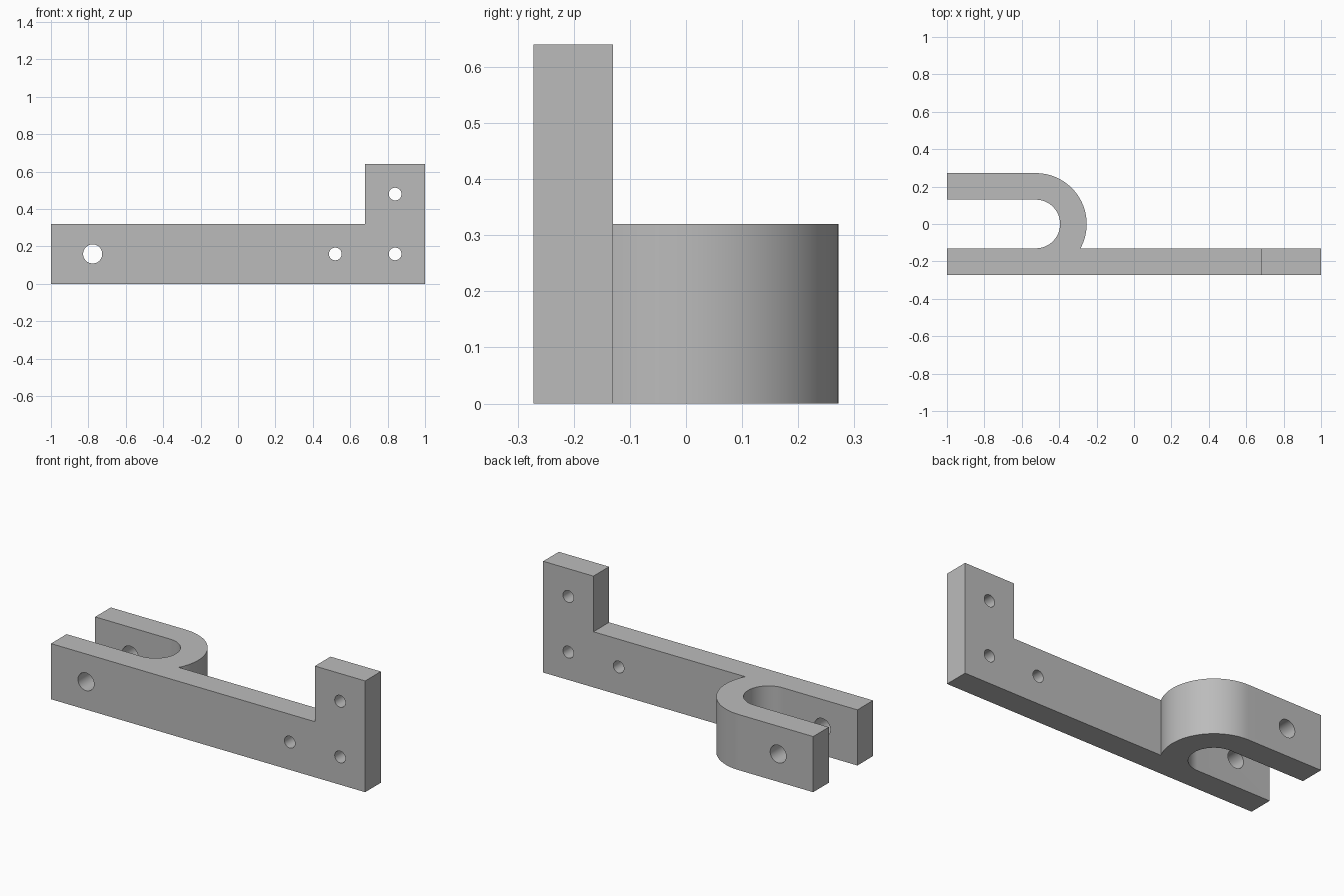
import bpy
import bmesh
from math import sin, cos, asin, pi, radians
from mathutils import Matrix

cube = bpy.data.objects.get("Cube")
if cube:
    bpy.data.objects.remove(cube, do_unlink=True)

OUTER, INNER = 0.272, 0.13      # bend radii
BEND_X = -0.525                 # bend centre
BAR_H, TAB_H, TAB_X = 0.32, 0.64, 0.68

grey = bpy.data.materials.new("plain_grey")
grey.use_nodes = True
colour = (0.5, 0.5, 0.5, 1)
grey.diffuse_color = colour
grey.node_tree.nodes["Principled BSDF"].inputs["Base Color"].default_value = colour


def arc(radius, start, end, steps):
    angles = [start + (end - start) * i / steps for i in range(steps + 1)]
    return [(BEND_X + radius * cos(a), radius * sin(a)) for a in angles]


def to_object(name, bm):
    bmesh.ops.recalc_face_normals(bm, faces=bm.faces)
    mesh = bpy.data.meshes.new(name)
    bm.to_mesh(mesh)
    bm.free()
    mesh.materials.append(grey)
    obj = bpy.data.objects.new(name, mesh)
    bpy.context.collection.objects.link(obj)
    return obj


def extrude_plan(name, outline, bottom, top):
    bm = bmesh.new()
    face = bm.faces.new([bm.verts.new((x, y, bottom)) for x, y in outline])
    result = bmesh.ops.extrude_face_region(bm, geom=[face])
    verts = [v for v in result["geom"] if isinstance(v, bmesh.types.BMVert)]
    bmesh.ops.translate(bm, verts=verts, vec=(0, 0, top - bottom))
    return to_object(name, bm)


def hole_cutter(name, x, z, radius):
    bm = bmesh.new()
    bmesh.ops.create_cone(bm, cap_ends=True, segments=48, radius1=radius,
                          radius2=radius, depth=1,
                          matrix=Matrix.Translation((x, 0, z)) @ Matrix.Rotation(pi / 2, 4, "X"))
    return to_object(name, bm)


# Bracket plan: long bar, hooked arm and the rounded slot between them
plan = [(-1, -OUTER), (1, -OUTER), (1, -INNER)]
plan += arc(OUTER, -asin(INNER / OUTER), pi / 2, 40)
plan += [(-1, OUTER), (-1, INNER)]
plan += arc(INNER, pi / 2, -pi / 2, 48)
plan += [(-1, -INNER)]
bracket = extrude_plan("hooked_bracket", plan, 0, TAB_H)

# Cutters: space above the bar, pivot hole and three mounting holes
cutters = [extrude_plan("tab_step_cutter",
                        [(-2, -1), (TAB_X, -1), (TAB_X, 1), (-2, 1)], BAR_H, 1)]
cutters.append(hole_cutter("pivot_hole_cutter", -0.777, 0.16, 0.051))
for x, z in [(0.52, 0.16), (0.84, 0.16), (0.84, 0.48)]:
    cutters.append(hole_cutter("mounting_hole_cutter", x, z, 0.034))

bpy.ops.object.select_all(action="DESELECT")
bpy.context.view_layer.objects.active = bracket
bracket.select_set(True)
for cutter in cutters:
    mod = bracket.modifiers.new("cut", "BOOLEAN")
    mod.operation = "DIFFERENCE"
    mod.solver = "EXACT"
    mod.object = cutter
    bpy.ops.object.modifier_apply(modifier=mod.name)
    bpy.data.objects.remove(cutter, do_unlink=True)

bpy.ops.object.shade_smooth_by_angle(angle=radians(30))
